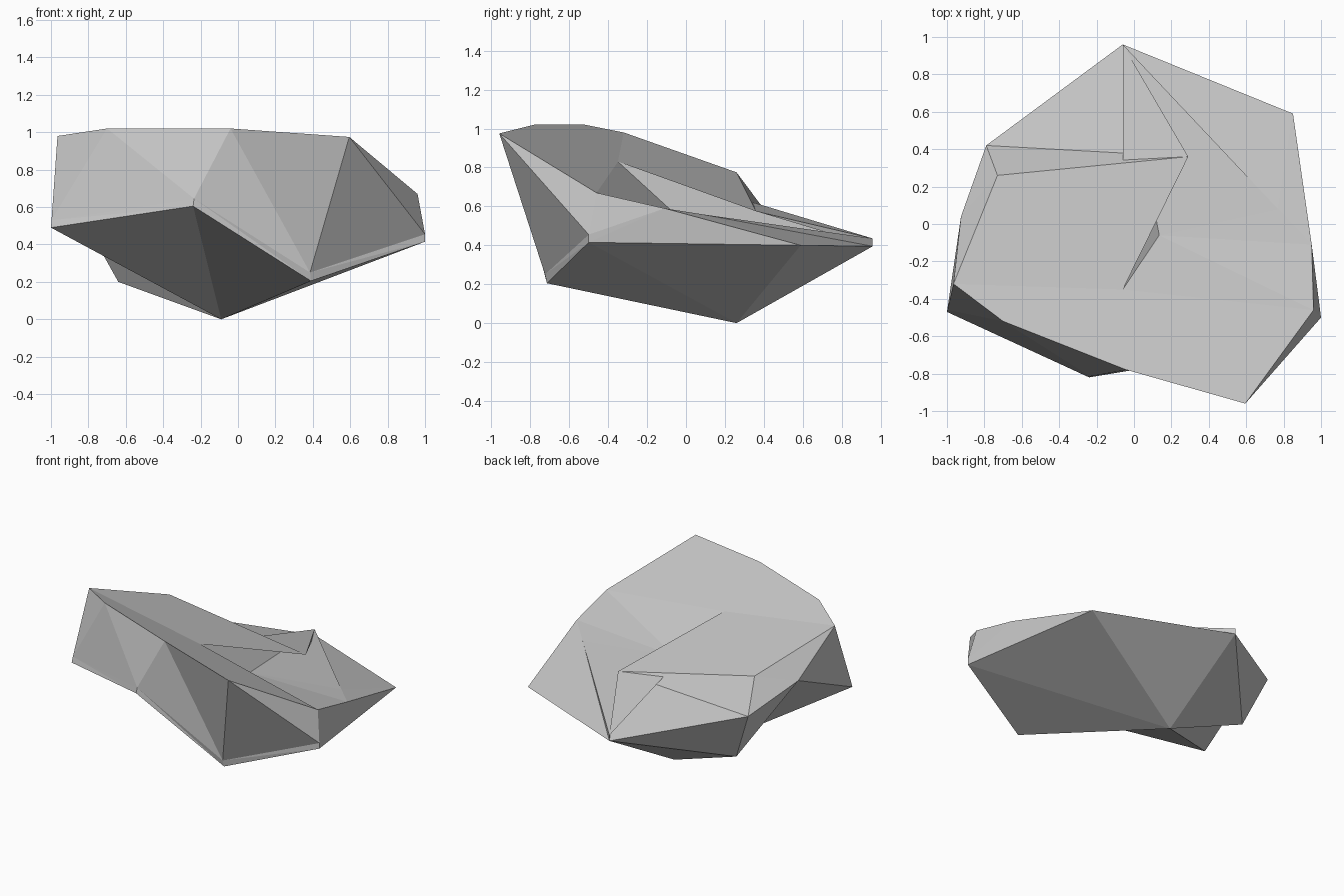
import bpy
import bmesh

cube = bpy.data.objects.get("Cube")
if cube:
    bpy.data.objects.remove(cube, do_unlink=True)

# Single stone colour
stone = bpy.data.materials.new("stone_grey")
stone.use_nodes = True
colour = (0.57, 0.57, 0.57, 1)
stone.diffuse_color = colour
stone.node_tree.nodes["Principled BSDF"].inputs["Base Color"].default_value = colour

bm = bmesh.new()


def corner(x, y, z):
    return bm.verts.new((x, y, z))


def face(*corners):
    bm.faces.new(corners)


def bridge(lower, upper):
    """Join two open rows of corners with a strip of triangle pairs."""
    for i in range(len(lower) - 1):
        face(lower[i], lower[i + 1], upper[i])
        face(lower[i + 1], upper[i + 1], upper[i])


def fan(hub, ring):
    """Join a closed ring of corners to one hub."""
    for i, point in enumerate(ring):
        face(hub, point, ring[(i + 1) % len(ring)])


# Underside and rim corners
keel = corner(-.09, .26, 0)
rim_low = [corner(-1, -.47, .49), corner(-.24, -.82, .605),
           corner(.39, -.715, .205), corner(1, -.5, .415)]
rim_high = [corner(-.997, -.46, .53), corner(-.235, -.815, .645),
            corner(.385, -.725, .25), corner(1, -.5, .455)]
right_low, left_low = rim_low[-1], rim_low[0]
right_high, left_high = rim_high[-1], rim_high[0]
back_right = corner(.85, .59, .4)
back_low = corner(-.06, .96, .395)
back_high = corner(-.06, .96, .435)
back_foot = corner(-.64, .34, .2)

# Crest along the front and the shoulders
crest = [corner(-.7, -.52, 1.02), corner(-.04, -.78, 1.02),
         corner(.595, -.96, .975), corner(.96, -.46, .67)]
crest_end = corner(-.965, -.32, .98)
shoulder = crest[-1]
side_notch = corner(-.925, .04, .71)
side_peak = corner(-.73, .26, .775)
back_left = corner(-.79, .42, .56)

# Overhanging slab and the ledge beneath it
slab_tip = corner(-.06, -.35, .83)
slab_corner = corner(.29, .36, .575)
ledge_inner = corner(.135, -.06, .565)
ledge_edge = corner(.95, -.11, .59)
ledge_back = corner(.77, .08, .56)

# Underside, bevelled rim and front wall
fan(keel, rim_low + [back_right, back_low, back_foot, side_notch])
bridge(rim_low, rim_high)
bridge(rim_high, crest)

# Left flank
face(left_high, crest[0], crest_end)
face(left_high, crest_end, side_notch)
face(left_low, left_high, side_notch)
face(side_notch, crest_end, side_peak)
face(side_notch, side_peak, back_left)
face(side_notch, back_left, back_foot)
face(back_left, back_low, back_foot)

# Right flank
face(right_high, ledge_edge, shoulder)
face(right_low, ledge_edge, right_high)
face(right_low, back_right, ledge_edge)
face(back_right, ledge_back, ledge_edge)
face(back_right, back_low, ledge_back)
face(back_low, back_high, ledge_back)

# Sloping top
face(crest_end, *crest, slab_tip)
face(crest_end, slab_tip, slab_corner, side_peak)
face(side_peak, slab_corner, back_left)
face(slab_corner, back_low, back_left)
face(slab_corner, back_high, back_low)

# Ledge floor
face(slab_tip, shoulder, ledge_inner)
face(shoulder, ledge_edge, ledge_inner)
face(ledge_inner, ledge_edge, ledge_back)
face(ledge_inner, ledge_back, back_high)

# Recessed wall and underside of the slab
face(slab_tip, ledge_inner, back_high)
face(slab_tip, back_high, slab_corner)

bmesh.ops.recalc_face_normals(bm, faces=bm.faces[:])
mesh = bpy.data.meshes.new("rock")
bm.to_mesh(mesh)
bm.free()
mesh.materials.append(stone)
rock = bpy.data.objects.new("rock", mesh)
bpy.context.collection.objects.link(rock)
